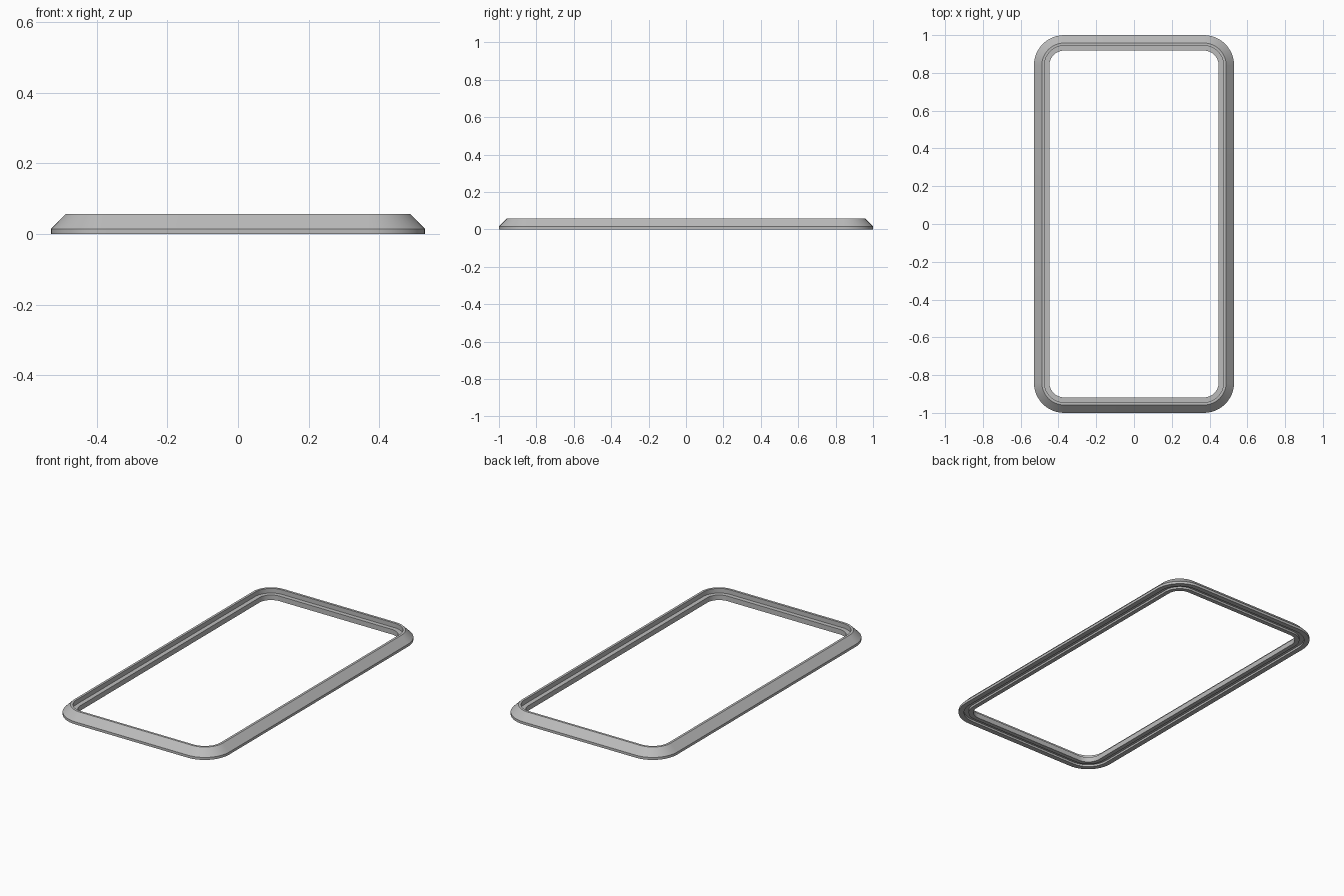
import bpy, bmesh, math

if "Cube" in bpy.data.objects:
    bpy.data.objects.remove(bpy.data.objects["Cube"])

HALF_X, HALF_Y, RADIUS, STEPS = 0.53, 1.0, 0.16, 12

# Cross-section of the frame as (inset from outer edge, height)
PROFILE = [(0, 0), (0, 0.015), (0.042, 0.057), (0.056, 0.057),
           (0.056, 0.03), (0.082, 0.03), (0.082, 0),
           (0.056, 0), (0.056, 0.012), (0.03, 0.012), (0.03, 0)]


def rounded_loop(bm, inset, z):
    """One rounded rectangle of vertices, concentric with the outer edge."""
    r = RADIUS - inset
    verts = []
    for q, (sx, sy) in enumerate([(1, 1), (-1, 1), (-1, -1), (1, -1)]):
        for i in range(STEPS + 1):
            a = math.pi / 2 * (q + i / STEPS)
            verts.append(bm.verts.new((sx * (HALF_X - RADIUS) + r * math.cos(a),
                                       sy * (HALF_Y - RADIUS) + r * math.sin(a), z)))
    return verts


# Bezel frame: the cross-section swept around a rounded rectangle
bm = bmesh.new()
loops = [rounded_loop(bm, *p) for p in PROFILE]
for k, lower in enumerate(loops):
    upper = loops[(k + 1) % len(loops)]
    n = len(lower)
    for i in range(n):
        j = (i + 1) % n
        bm.faces.new((lower[i], lower[j], upper[j], upper[i]))
bmesh.ops.recalc_face_normals(bm, faces=bm.faces)
mesh = bpy.data.meshes.new("bezel_frame")
bm.to_mesh(mesh)
bm.free()

grey = bpy.data.materials.new("light_grey")
grey.diffuse_color = (0.5, 0.5, 0.5, 1)
grey.use_nodes = True
grey.node_tree.nodes["Principled BSDF"].inputs["Base Color"].default_value = grey.diffuse_color
mesh.materials.append(grey)
frame = bpy.data.objects.new("bezel_frame", mesh)
bpy.context.collection.objects.link(frame)

# Smooth corners, crisp profile edges
bpy.context.view_layer.objects.active = frame
frame.select_set(True)
bpy.ops.object.shade_smooth_by_angle(angle=math.radians(30))
